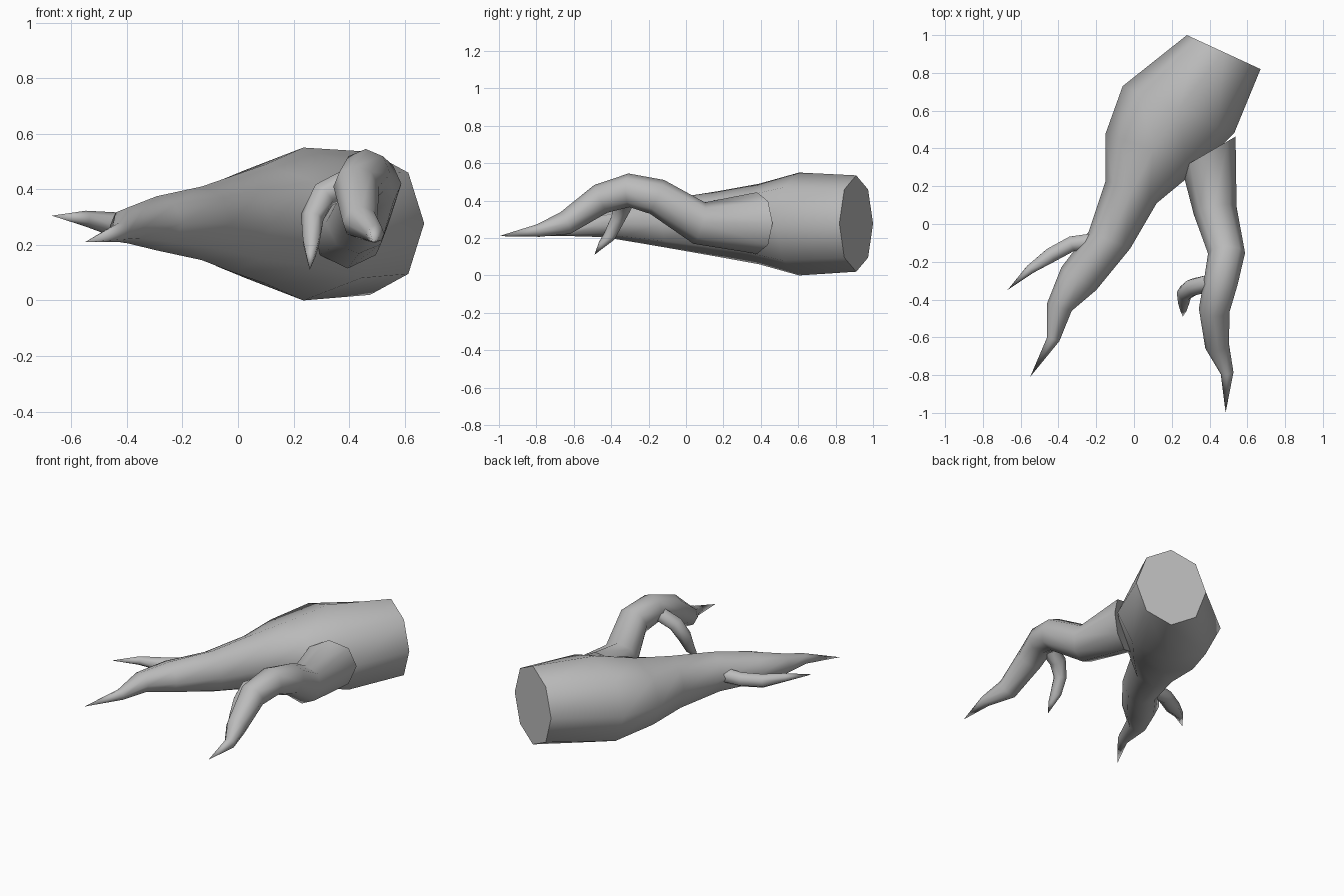
import bpy, bmesh, math
from mathutils import Vector

cube = bpy.data.objects.get("Cube")
if cube:
    bpy.data.objects.remove(cube, do_unlink=True)

bark = bpy.data.materials.new("grey_bark")
bark.use_nodes = True
colour = (0.5, 0.5, 0.5, 1)
bark.diffuse_color = colour
bark.node_tree.nodes["Principled BSDF"].inputs["Base Color"].default_value = colour


def ring(centre, side, up, sides):
    """Ellipse of points around a centre, with one point at the top."""
    angles = [math.tau * i / sides for i in range(sides)]
    return [centre + side * math.sin(a) + up * math.cos(a) for a in angles]


def loft(name, rings, tip):
    """Skin the rings, close the root with a flat cap and end in a point."""
    bm = bmesh.new()
    loops = [[bm.verts.new(p) for p in r] for r in rings]
    n = len(loops[0])
    for a, b in zip(loops, loops[1:]):
        for i in range(n):
            j = (i + 1) % n
            bm.faces.new((a[i], a[j], b[j], b[i]))
    point = bm.verts.new(tip)
    for i in range(n):
        bm.faces.new((loops[-1][i], loops[-1][(i + 1) % n], point))
    bm.faces.new(loops[0])
    bmesh.ops.recalc_face_normals(bm, faces=bm.faces)
    mesh = bpy.data.meshes.new(name)
    bm.to_mesh(mesh)
    bm.free()
    mesh.materials.append(bark)
    obj = bpy.data.objects.new(name, mesh)
    bpy.context.collection.objects.link(obj)
    bpy.ops.object.select_all(action='DESELECT')
    obj.select_set(True)
    bpy.context.view_layer.objects.active = obj
    bpy.ops.object.shade_smooth_by_angle(angle=math.radians(62))


def tube(name, path, tip, sides, first_side=None):
    """Tapering tube along a path of (x, y, z, radius)."""
    pts = [Vector(p[:3]) for p in path] + [Vector(tip)]
    rings = []
    for i, p in enumerate(path):
        ahead = (pts[i + 1] - pts[i]).normalized()
        behind = (pts[i] - pts[i - 1]).normalized() if i else ahead
        along = (ahead + behind).normalized()
        side = along.cross(Vector((0, 0, 1))).normalized()
        if i == 0 and first_side:
            side = Vector(first_side).normalized()
            up = Vector((0, 0, 1))
        else:
            up = side.cross(along)
        rings.append(ring(pts[i], side * p[3], up * p[3], sides))
    loft(name, rings, tip)


# Main root: upright rings given by right edge, left edge, bottom and top
sections = [
    ((0.28, 1.00), (0.67, 0.82), 0.02, 0.535),
    ((-0.06, 0.73), (0.53, 0.48), 0.0, 0.55),
    ((-0.15, 0.48), (0.35, 0.30), 0.06, 0.49),
    ((-0.15, 0.23), (0.12, 0.11), 0.10, 0.45),
    ((-0.24, -0.04), (-0.02, -0.13), 0.145, 0.41),
    ((-0.385, -0.23), (-0.20, -0.35), 0.18, 0.375),
    ((-0.46, -0.42), (-0.33, -0.46), 0.205, 0.335),
    ((-0.46, -0.60), (-0.395, -0.62), 0.21, 0.28),
]
rings = []
for a, b, low, high in sections:
    mid = (low + high) / 2
    a, b = Vector((*a, mid)), Vector((*b, mid))
    rings.append(ring((a + b) / 2, (b - a) / 2, Vector((0, 0, high - mid)), 8))
loft("main_root", rings, (-0.55, -0.81, 0.21))

# Arched side root
tube("side_root", [
    (0.395, 0.38, 0.28, 0.165), (0.43, 0.07, 0.28, 0.115),
    (0.49, -0.155, 0.42, 0.098), (0.46, -0.305, 0.455, 0.09),
    (0.425, -0.455, 0.41, 0.082), (0.44, -0.645, 0.28, 0.064),
    (0.493, -0.79, 0.24, 0.034),
], (0.485, -1.0, 0.21), 8, first_side=(-0.86, -0.5, 0))

# Small rootlets
tube("main_rootlet", [
    (-0.20, -0.09, 0.28, 0.05), (-0.33, -0.105, 0.275, 0.046),
    (-0.44, -0.165, 0.272, 0.045), (-0.55, -0.24, 0.295, 0.028),
], (-0.67, -0.35, 0.305), 6)
tube("side_rootlet", [
    (0.41, -0.31, 0.43, 0.05), (0.31, -0.335, 0.38, 0.05),
    (0.267, -0.365, 0.30, 0.042), (0.263, -0.41, 0.21, 0.033),
    (0.262, -0.45, 0.165, 0.02),
], (0.258, -0.49, 0.11), 6)
